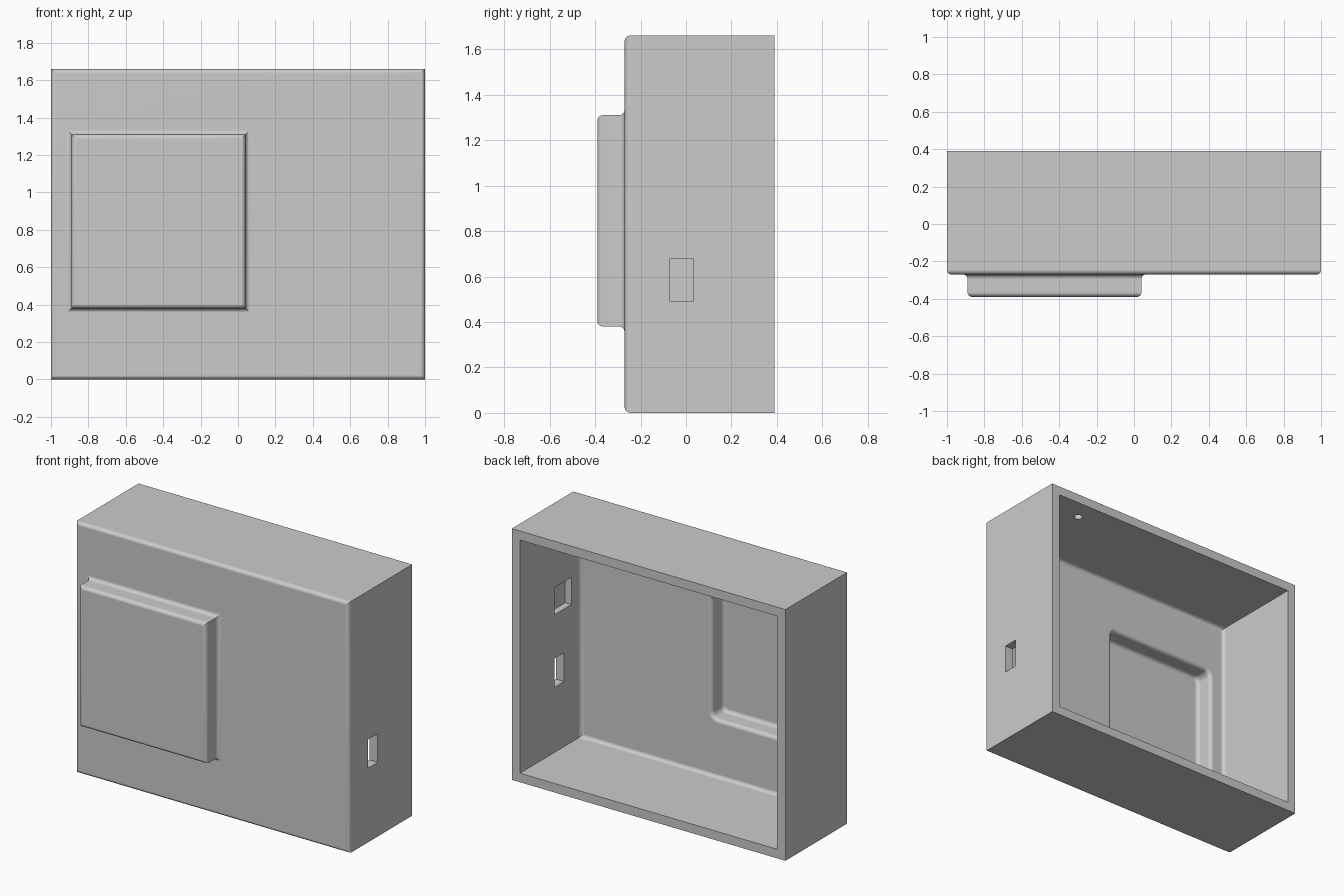
import bpy, bmesh
from math import sin, cos, pi

cube = bpy.data.objects.get("Cube")
if cube:
    bpy.data.objects.remove(cube, do_unlink=True)

STEPS = 6        # segments per rounded edge
R = 0.025        # edge rounding
BACK, FRONT, PANEL_FRONT = 0.39, -0.27, -0.39
WALL, SKIN = 0.06, 0.028
HEIGHT = 1.66
BODY = (-1, 1, 0, HEIGHT)             # x0, x1, z0, z1
PANEL = (-0.89, 0.04, 0.38, 1.31)

grey = bpy.data.materials.new("plain grey")
grey.use_nodes = True
grey.diffuse_color = (0.6, 0.6, 0.6, 1)
grey.node_tree.nodes["Principled BSDF"].inputs["Base Color"].default_value = (0.6, 0.6, 0.6, 1)


def inset(rect, d):
    x0, x1, z0, z1 = rect
    return x0 + d, x1 - d, z0 + d, z1 - d


def ring(bm, rect, y, radius=0):
    """Rectangle outline at depth y with rounded corners."""
    x0, x1, z0, z1 = inset(rect, radius)
    corners = [(x1, z1), (x0, z1), (x0, z0), (x1, z0)]
    verts = []
    for quarter, (cx, cz) in enumerate(corners):
        for i in range(STEPS + 1):
            a = (quarter + i / STEPS) * pi / 2
            verts.append(bm.verts.new((cx + radius * cos(a), y, cz + radius * sin(a))))
    return verts


def shoulder(rect, y, corner=0):
    """Convex rounding from the side (ends at y) onto a face."""
    for i in range(STEPS + 1):
        a = i / STEPS * pi / 2
        d = R * (1 - cos(a))
        yield inset(rect, d), y + R * (1 - sin(a)), max(corner - d, 0)


def flare(rect, y, corner=0):
    """Concave rounding from a face at y onto the side."""
    for i in range(STEPS + 1):
        a = i / STEPS * pi / 2
        d = R * (1 - sin(a))
        yield inset(rect, -d), y - R * (1 - cos(a)), corner + d if corner else 0


# Shell profile: outside from rear to front, then inside from rear to front
cavity, pocket = inset(BODY, WALL), inset(PANEL, WALL)
outside = [(BODY, BACK, 0), *shoulder(BODY, FRONT),
           *flare(PANEL, FRONT), *shoulder(PANEL, PANEL_FRONT)]
inside = [(cavity, BACK, 0), *shoulder(cavity, FRONT + SKIN),
          *flare(pocket, FRONT + SKIN, 0.04), *shoulder(pocket, PANEL_FRONT + SKIN, 0.04)]

bm = bmesh.new()
rings = [ring(bm, *p) for p in reversed(outside)] + [ring(bm, *p) for p in inside]
for a, b in zip(rings, rings[1:]):
    for i in range(len(a)):
        j = (i + 1) % len(a)
        bm.faces.new((a[i], a[j], b[j], b[i]))
bm.faces.new(rings[0])
bm.faces.new(rings[-1])
bmesh.ops.remove_doubles(bm, verts=bm.verts, dist=0.0002)
bmesh.ops.dissolve_degenerate(bm, edges=bm.edges, dist=0.0001)
bmesh.ops.recalc_face_normals(bm, faces=bm.faces)
mesh = bpy.data.meshes.new("housing_shell")
bm.to_mesh(mesh)
bm.free()
shell = bpy.data.objects.new("housing_shell", mesh)
bpy.context.collection.objects.link(shell)
mesh.materials.append(grey)


def cut(cutter):
    """Subtract the cutter from the shell and discard it."""
    cutter.hide_render = True
    cutter.data.materials.append(grey)
    bpy.ops.object.select_all(action='DESELECT')
    bpy.context.view_layer.objects.active = shell
    shell.select_set(True)
    mod = shell.modifiers.new("opening", 'BOOLEAN')
    mod.operation, mod.solver, mod.object = 'DIFFERENCE', 'EXACT', cutter
    bpy.ops.object.modifier_apply(modifier=mod.name)
    bpy.data.objects.remove(cutter, do_unlink=True)


def box(x0, x1, y0, y1, z0, z1):
    bpy.ops.mesh.primitive_cube_add(
        size=1, location=((x0 + x1) / 2, (y0 + y1) / 2, (z0 + z1) / 2))
    ob = bpy.context.object
    ob.scale = (x1 - x0, y1 - y0, z1 - z0)
    bpy.ops.object.transform_apply(location=False, rotation=False, scale=True)
    return ob


# Side slot through the wall, and a blind recess above it on the inside
cut(box(0.9, 1.1, -0.07, 0.03, 0.49, 0.68))
cut(box(0.9, 0.985, -0.145, 0.03, 0.97, 1.15))

# Small blind hole in the ceiling
bpy.ops.mesh.primitive_cylinder_add(vertices=24, radius=0.026, depth=0.1,
                                    location=(0.67, 0.25, 1.59))
cut(bpy.context.object)

# Smooth rounded edges, flat walls
bpy.ops.object.select_all(action='DESELECT')
shell.select_set(True)
bpy.context.view_layer.objects.active = shell
bpy.ops.object.shade_smooth_by_angle(angle=pi / 6)
weighted = shell.modifiers.new("flat walls", 'WEIGHTED_NORMAL')
weighted.keep_sharp = True
